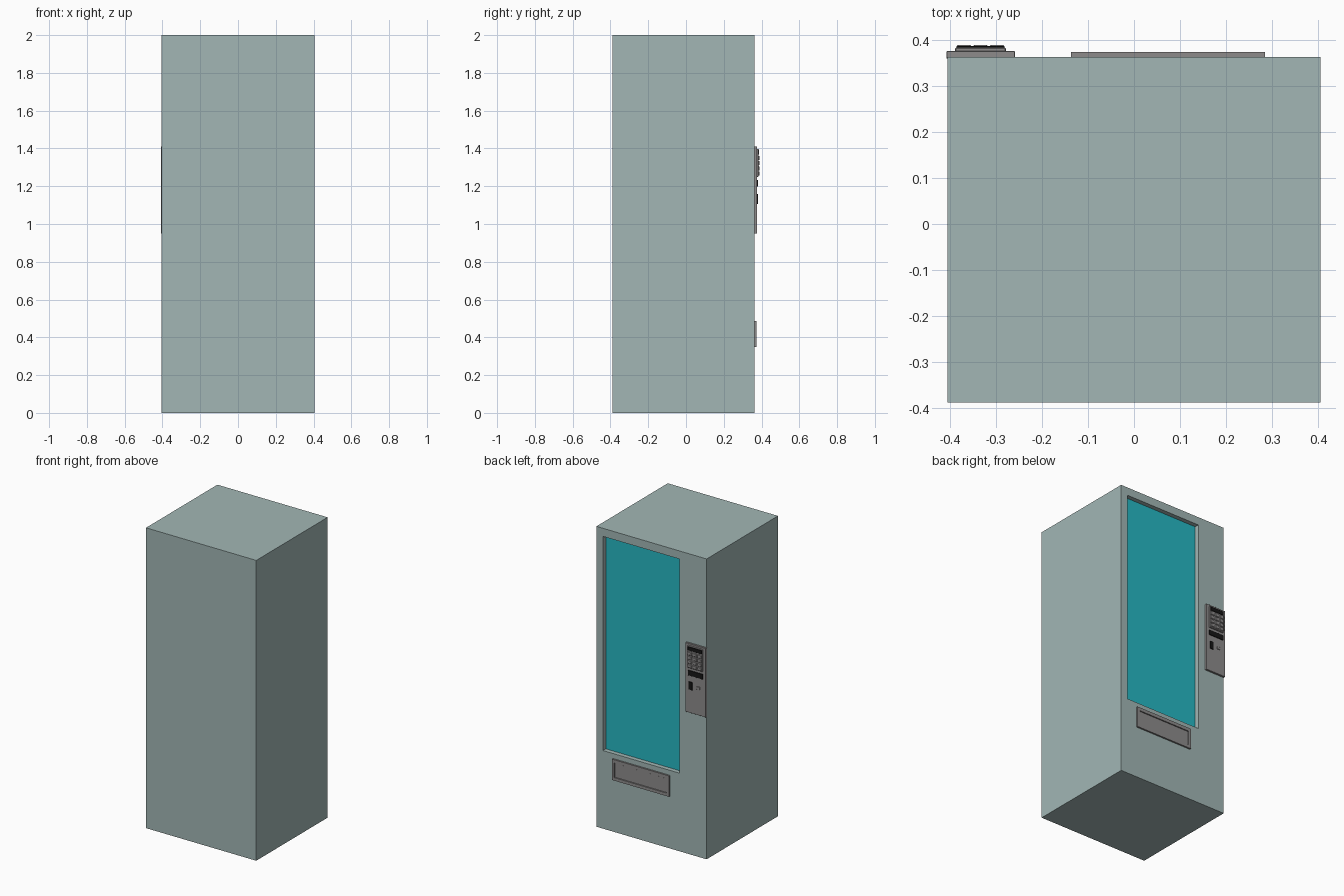
import bpy, bmesh

if "Cube" in bpy.data.objects:
    bpy.data.objects.remove(bpy.data.objects["Cube"])


def material(name, rgb):
    m = bpy.data.materials.new(name)
    m.diffuse_color = (*rgb, 1)
    m.use_nodes = True
    m.node_tree.nodes["Principled BSDF"].inputs["Base Color"].default_value = m.diffuse_color
    return m


BODY = material("pale_teal", (0.36, 0.47, 0.46))
GLASS = material("teal_glass", (0.02, 0.48, 0.55))
METAL = material("panel_grey", (0.27, 0.26, 0.26))
DARK = material("black_plastic", (0.008, 0.008, 0.008))


def finish(name, bm, mat, bevel=0):
    bmesh.ops.recalc_face_normals(bm, faces=bm.faces[:])
    mesh = bpy.data.meshes.new(name)
    bm.to_mesh(mesh)
    bm.free()
    mesh.materials.append(mat)
    ob = bpy.data.objects.new(name, mesh)
    bpy.context.collection.objects.link(ob)
    if bevel:
        mod = ob.modifiers.new("bevel", "BEVEL")
        mod.width = bevel
        mod.segments = 1
    return ob


def box(name, x, y, z, mat, bevel=0, recess=None):
    """Box from ranges; recess = (x range, z range, depth) sunk into the +y face."""
    bm = bmesh.new()

    def ring(xr, yy, zr):
        return [bm.verts.new((a, yy, b)) for a, b in
                ((xr[0], zr[0]), (xr[1], zr[0]), (xr[1], zr[1]), (xr[0], zr[1]))]

    rings = [ring(x, y[0], z), ring(x, y[1], z)]
    if recess:
        rx, rz, depth = recess
        rings += [ring(rx, y[1], rz), ring(rx, y[1] - depth, rz)]
    for a, b in zip(rings, rings[1:]):
        for i in range(4):
            j = (i + 1) % 4
            bm.faces.new((a[i], a[j], b[j], b[i]))
    bm.faces.new(rings[0])
    bm.faces.new(rings[-1])
    return finish(name, bm, mat, bevel)


# cabinet with sunken display window in the +y side
WX, WZ = (-0.205, 0.358), (0.52, 1.946)
box("cabinet", (-0.406, 0.406), (-0.388, 0.363), (0, 2), BODY, recess=(WX, WZ, 0.038))
box("window_glass", WX, (0.324, 0.333), WZ, GLASS)

# delivery hatch: frame with a sunken flap
box("hatch_frame", (-0.137, 0.285), (0.36, 0.374), (0.348, 0.487), METAL,
    recess=((-0.119, 0.267), (0.368, 0.465), 0.008))
box("hatch_flap", (-0.116, 0.264), (0.362, 0.369), (0.371, 0.462), METAL)

# control panel
box("control_panel", (-0.408, -0.259), (0.36, 0.376), (0.95, 1.41), METAL, 0.001)
box("keypad_base", (-0.389, -0.279), (0.374, 0.384), (1.25, 1.398), METAL, 0.002)
box("keypad_display", (-0.385, -0.283), (0.382, 0.387), (1.368, 1.394), DARK, 0.001)

# keypad buttons, 3 x 4
for row in range(4):
    for col in range(3):
        cx, cz = -0.334 + (col - 1) * 0.036, 1.267 + row * 0.0275
        box("keypad_button", (cx - 0.0165, cx + 0.0165), (0.382, 0.39),
            (cz - 0.0115, cz + 0.0115), METAL, 0.003)

# note slot, coin slot and coin return button
box("note_slot", (-0.389, -0.279), (0.374, 0.381), (1.199, 1.233), DARK, 0.001)
box("coin_slot", (-0.312, -0.286), (0.374, 0.381), (1.106, 1.158), DARK, 0.001)
box("coin_return_button", (-0.367, -0.341), (0.374, 0.380), (1.122, 1.14), METAL, 0.001)
